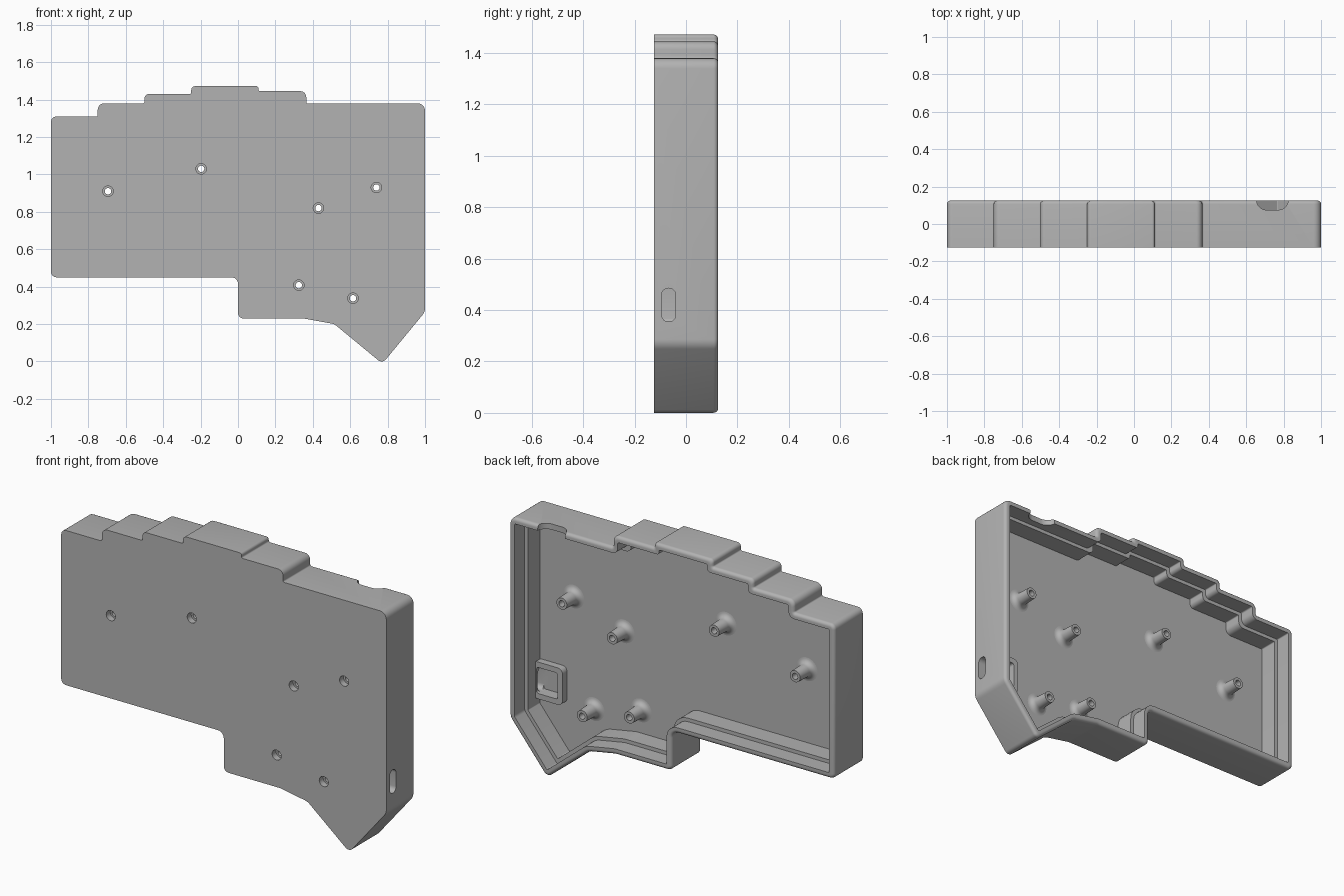
import bpy, bmesh, math
from mathutils import Vector

if "Cube" in bpy.data.objects:
    bpy.data.objects.remove(bpy.data.objects["Cube"])

grey = bpy.data.materials.new("case grey")
grey.use_nodes = True
grey.diffuse_color = (0.45, 0.45, 0.45, 1)
grey.node_tree.nodes["Principled BSDF"].inputs["Base Color"].default_value = grey.diffuse_color

FRONT, BACK, FLOOR, LEDGE = -0.125, 0.125, -0.07, 0.035


def rounded(corners, inset=0.0, steps=6):
    """Inset a counter-clockwise outline of (u, v, radius) and round its corners."""
    n = len(corners)
    pts = [Vector(c[:2]) for c in corners]
    dirs = [(pts[(i + 1) % n] - pts[i]).normalized() for i in range(n)]
    normals = [Vector((-d.y, d.x)) for d in dirs]
    moved = [pts[i] + (normals[i - 1] + normals[i]) * inset / (1 + normals[i - 1].dot(normals[i]))
             for i in range(n)]
    out = []
    for i, p in enumerate(moved):
        a, b = dirs[i - 1], dirs[i]
        turn = math.atan2(a.x * b.y - a.y * b.x, a.dot(b))
        radius = max(corners[i][2] - math.copysign(inset, turn), 0.006)
        room = 0.48 * min((p - moved[i - 1]).length, (p - moved[(i + 1) % n]).length)
        tangent = min(radius * math.tan(abs(turn) / 2), room)
        radius = tangent / math.tan(abs(turn) / 2)
        side = Vector((-a.y, a.x)) * math.copysign(1, turn)
        start = p - a * tangent
        for s in range(steps + 1):
            t = abs(turn) * s / steps
            out.append(start + a * radius * math.sin(t) + side * radius * (1 - math.cos(t)))
    return out


def rectangle(u0, u1, v0, v1, r):
    return [(u0, v0, r), (u1, v0, r), (u1, v1, r), (u0, v1, r)]


def finish(name, bm):
    bmesh.ops.recalc_face_normals(bm, faces=bm.faces)
    mesh = bpy.data.meshes.new(name)
    bm.to_mesh(mesh)
    bm.free()
    mesh.materials.append(grey)
    obj = bpy.data.objects.new(name, mesh)
    bpy.context.collection.objects.link(obj)
    return obj


def loft(name, rings, caps=True):
    """Bridge equal rings of 3D points, closing the two ends or joining them."""
    bm = bmesh.new()
    loops = [[bm.verts.new(p) for p in ring] for ring in rings]
    n = len(loops[0])
    pairs = list(zip(loops, loops[1:])) + ([] if caps else [(loops[-1], loops[0])])
    for a, b in pairs:
        for i in range(n):
            j = (i + 1) % n
            bm.faces.new((a[i], a[j], b[j], b[i]))
    if caps:
        bm.faces.new(loops[0])
        bm.faces.new(loops[-1])
    return finish(name, bm)


def prism(name, outline, axis, w0, w1):
    place = {"x": lambda u, v, w: (w, u, v),
             "y": lambda u, v, w: (u, w, v),
             "z": lambda u, v, w: (u, v, w)}[axis]
    pts = rounded(outline)
    return loft(name, [[place(p.x, p.y, w) for p in pts] for w in (w0, w1)])


def lathe(name, x, z, profile, caps, sides=32):
    """Turn a profile of (radius, y) about a line running front to back."""
    turns = [math.tau * i / sides for i in range(sides)]
    return loft(name, [[(x + r * math.cos(t), y, z + r * math.sin(t)) for t in turns]
                       for r, y in profile], caps)


def combine(target, tool, operation):
    tool.hide_render = True
    mod = target.modifiers.new(operation, "BOOLEAN")
    mod.operation, mod.object, mod.solver = operation, tool, "EXACT"
    bpy.context.view_layer.objects.active = target
    bpy.ops.object.modifier_apply(modifier=mod.name)
    bpy.data.objects.remove(tool)


def smooth(obj):
    bpy.ops.object.select_all(action="DESELECT")
    obj.select_set(True)
    bpy.context.view_layer.objects.active = obj
    bpy.ops.object.shade_smooth_by_angle(angle=math.radians(30))


# Case shell: stepped key columns on top, thumb corner below
outline = [(-1, .45, .03), (0, .45, .035), (0, .23, .03), (.35, .23, .1), (.515, .2, .06),
           (.772, -.012, .03), (1, .265, .06), (1, 1.38, .04), (.365, 1.38, .008),
           (.365, 1.445, .04), (.11, 1.445, .008), (.11, 1.472, .03), (-.25, 1.472, .035),
           (-.25, 1.43, .008), (-.5, 1.43, .035), (-.5, 1.38, .008), (-.75, 1.38, .04),
           (-.75, 1.31, .008), (-1, 1.31, .03)]
bevel = 0.018
layers = [(0, FRONT)]
for s in range(6):
    t = math.pi / 2 * s / 5
    layers.append((bevel * (1 - math.cos(t)), BACK - bevel * (1 - math.sin(t))))
layers += [(.032, BACK), (.032, LEDGE), (.052, LEDGE), (.052, FLOOR)]
case = loft("case_shell", [[(p.x, y, p.y) for p in rounded(outline, inset)]
                           for inset, y in layers])

# Port holder on the floor, with its pocket and the slot through the side wall
combine(case, prism("port_holder", rectangle(.78, .965, .325, .53, .03), "y", FLOOR - .02, -.03), "UNION")
combine(case, prism("port_pocket", rectangle(.81, .94, .355, .5, .012), "y", -.095, .02), "DIFFERENCE")
combine(case, prism("port_slot", rectangle(-.095, -.04, .355, .485, .027), "x", .9, 1.05), "DIFFERENCE")

# Cable notch in the top wall
combine(case, prism("cable_notch", rectangle(.655, .825, .075, .2, .055), "z", 1.3, 1.42), "DIFFERENCE")

# Screw holes with counterbores, and the flared posts behind them
bore, head = .017, .028
for i, (x, z) in enumerate([(-.695, .91), (-.197, 1.03), (.43, .82), (.74, .93), (.325, .408), (.615, .338)]):
    combine(case, lathe("screw_hole", x, z, [(head, FRONT - .02), (head, FRONT + .035),
                                             (bore, FRONT + .035), (bore, 0)], True), "DIFFERENCE")
    flare = [(.035 + .03 * (1 - math.sin(t)), FLOOR + .03 * (1 - math.cos(t)))
             for t in (math.pi / 2 * k / 6 for k in range(7))]
    post = lathe(f"screw_post_{i + 1}", x, z,
                 [(bore, FLOOR)] + flare + [(.032, LEDGE), (bore, LEDGE)], False)
    smooth(post)
smooth(case)
